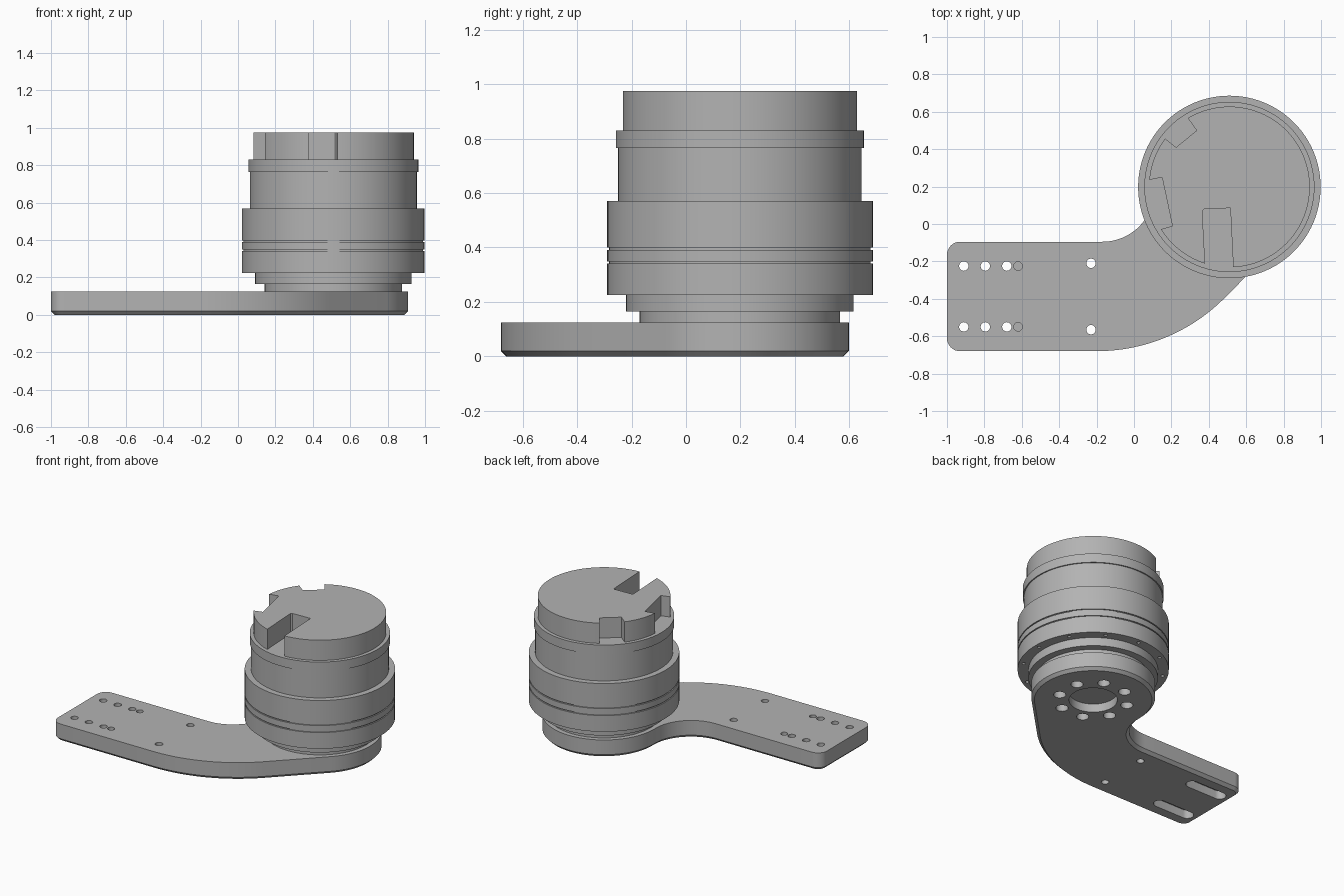
import bpy, bmesh
from math import sin, cos, pi, radians, atan2
from mathutils import Vector

cube = bpy.data.objects.get("Cube")
if cube:
    bpy.data.objects.remove(cube, do_unlink=True)

CX, CY = 0.51, 0.198          # axis of the round housing
ARM_TOP = 0.125

grey = bpy.data.materials.new("plain_grey")
grey.use_nodes = True
COLOR = (0.45, 0.45, 0.45, 1)
grey.diffuse_color = COLOR
grey.node_tree.nodes["Principled BSDF"].inputs["Base Color"].default_value = COLOR


def finish(name, bm):
    bmesh.ops.recalc_face_normals(bm, faces=bm.faces)
    mesh = bpy.data.meshes.new(name)
    bm.to_mesh(mesh)
    bm.free()
    mesh.materials.append(grey)
    ob = bpy.data.objects.new(name, mesh)
    bpy.context.collection.objects.link(ob)
    return ob


def loft(bm, rings):
    """Skin stacked rings of points and cap both ends."""
    rings = [[bm.verts.new(p) for p in ring] for ring in rings]
    n = len(rings[0])
    for a, b in zip(rings, rings[1:]):
        for i in range(n):
            j = (i + 1) % n
            bm.faces.new((a[i], a[j], b[j], b[i]))
    bm.faces.new(rings[0][::-1])
    bm.faces.new(rings[-1])


def prism(bm, outline, z0, z1):
    loft(bm, [[(x, y, z) for x, y in outline] for z in (z0, z1)])


def arc(x, y, r, a0, a1, n):
    return [(x + r * cos(radians(a0 + (a1 - a0) * i / n)),
             y + r * sin(radians(a0 + (a1 - a0) * i / n))) for i in range(n + 1)]


def circle(x, y, r, n=24):
    return arc(x, y, r, 0, 360, n)[:-1]


def lathe(name, profile, n=96):
    bm = bmesh.new()
    loft(bm, [[(x, y, z) for x, y in circle(CX, CY, r, n)] for r, z in profile])
    return finish(name, bm)


def activate(ob):
    bpy.ops.object.select_all(action='DESELECT')
    ob.select_set(True)
    bpy.context.view_layer.objects.active = ob


def cut(ob, bm):
    cutter = finish("cutter", bm)
    cutter.hide_render = True
    mod = ob.modifiers.new("cut", 'BOOLEAN')
    mod.operation, mod.solver, mod.object = 'DIFFERENCE', 'EXACT', cutter
    activate(ob)
    bpy.ops.object.modifier_apply(modifier=mod.name)
    bpy.data.objects.remove(cutter, do_unlink=True)


def smooth(ob):
    activate(ob)
    bpy.ops.object.shade_smooth_by_angle(angle=radians(30))


# Bent mounting arm: straight plate, sweeping bend and round end
R = 0.07
outline = (arc(-1 + R, -0.68 + R, R, 180, 270, 8)
           + arc(-0.2, 0.286, 0.966, 270, 315, 20)
           + arc(CX, CY, 0.4, -45, 182, 56)
           + arc(-0.17, 0.185, 0.28, 2, -90, 20)[1:]
           + arc(-1 + R, -0.095 - R, R, 90, 180, 8))


def inset(points, d):
    result = []
    for i, p in enumerate(points):
        t = Vector(points[(i + 1) % len(points)]) - Vector(points[i - 1])
        t.normalize()
        result.append((p[0] - t.y * d, p[1] + t.x * d))
    return result


bm = bmesh.new()
loft(bm, [[(x, y, 0) for x, y in inset(outline, 0.02)],
          [(x, y, 0.02) for x, y in outline],
          [(x, y, ARM_TOP) for x, y in outline]])
arm = finish("mounting_arm", bm)

# Screw holes, bolt circle and central recess
bm = bmesh.new()
for y in (-0.225, -0.55):
    for x in (-0.91, -0.795, -0.68):
        prism(bm, circle(x, y, 0.025), -0.1, 0.2)
    prism(bm, circle(-0.62, y, 0.023), 0.085, 0.2)
for y in (-0.21, -0.565):
    prism(bm, circle(-0.23, y, 0.025), -0.1, 0.2)
for i in range(8):
    a = (i + 0.5) * pi / 4
    prism(bm, circle(CX + 0.227 * cos(a), CY + 0.227 * sin(a), 0.04), -0.1, 0.1)
prism(bm, circle(CX, CY, 0.156, 48), -0.1, 0.06)
cut(arm, bm)

# Long slots under the screw holes
bm = bmesh.new()
for y in (-0.225, -0.55):
    prism(bm, arc(-0.91, y, 0.042, 90, 270, 12) + arc(-0.68, y, 0.042, -90, 90, 12),
          -0.1, 0.06)
cut(arm, bm)
smooth(arm)

# Stepped neck under the housing
neck = lathe("neck", [(0.368, ARM_TOP), (0.368, 0.165), (0.418, 0.165), (0.418, 0.225)])
smooth(neck)

# Wide housing with two fine grooves
RH = 0.488
profile = [(RH, 0.225)]
for z in (0.345, 0.395):
    profile += [(RH, z - 0.004), (RH - 0.008, z - 0.004),
                (RH - 0.008, z + 0.004), (RH, z + 0.004)]
housing = lathe("housing", profile + [(RH, 0.57)])
bm = bmesh.new()
for i in range(12):
    a = i * pi / 6
    prism(bm, circle(CX + 0.455 * cos(a), CY + 0.455 * sin(a), 0.012, 12), 0.2, 0.26)
cut(housing, bm)
smooth(housing)

# Upper body and its lip
smooth(lathe("upper_body", [(0.447, 0.57), (0.447, 0.765)]))
smooth(lathe("lip", [(0.455, 0.765), (0.455, 0.83)]))

# Top cap with three notches cut to its full height
cap = lathe("top_cap", [(0.43, 0.83), (0.43, 0.975)])
bm = bmesh.new()
for notch in ([(0.39, -0.4), (0.539, -0.4), (0.515, 0.085), (0.375, 0.08), (0.365, 0.07)],
              [(0, 0.218), (0, -0.071), (0.205, -0.01), (0.15, 0.25)],
              [(0.225, 0.41), (0.335, 0.5), (0.2, 0.69), (0.07, 0.533)]):
    prism(bm, notch, 0.8, 1.1)
cut(cap, bm)
smooth(cap)
